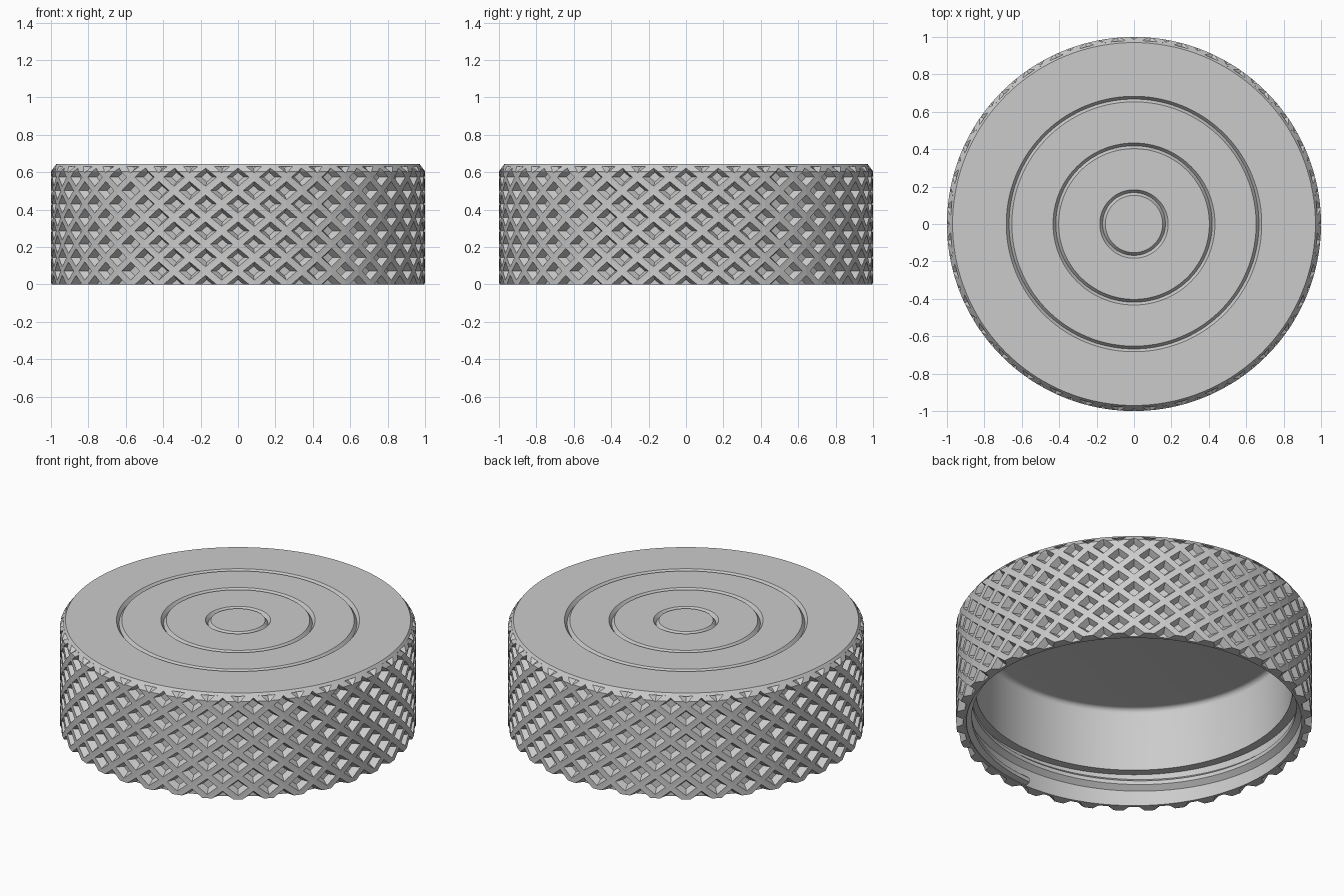
import bpy, bmesh, math
from mathutils import Vector

cube = bpy.data.objects.get("Cube")
if cube:
    bpy.data.objects.remove(cube, do_unlink=True)

HEIGHT = 0.645
PITCH = HEIGHT / 4.5          # height of one knurl diamond
COLUMNS = 72                  # staggered diamond columns
STEP = math.tau / COLUMNS
FLOOR_R, CORE_R, BORE_R, MOUTH_R = 0.96, 0.95, 0.89, 0.942
CHAMFER_Z, SHOULDER_Z, TOP_R = 0.605, 0.63, 0.97

grey = bpy.data.materials.new("light grey")
grey.use_nodes = True
colour = (0.6, 0.6, 0.6, 1)
grey.diffuse_color = colour
grey.node_tree.nodes["Principled BSDF"].inputs["Base Color"].default_value = colour


def polar(angle, r, z):
    return Vector((r * math.cos(angle), r * math.sin(angle), z))


def chamfer_radius(z):
    t = (z - CHAMFER_Z) / (HEIGHT - CHAMFER_Z)
    return 1 - max(t, 0) * (1 - TOP_R)


def finish(bm, name, smooth):
    bmesh.ops.remove_doubles(bm, verts=bm.verts, dist=0.0002)
    bmesh.ops.recalc_face_normals(bm, faces=bm.faces)
    mesh = bpy.data.meshes.new(name)
    bm.to_mesh(mesh)
    bm.free()
    mesh.materials.append(grey)
    obj = bpy.data.objects.new(name, mesh)
    bpy.context.collection.objects.link(obj)
    if smooth:
        bpy.ops.object.select_all(action='DESELECT')
        obj.select_set(True)
        bpy.context.view_layer.objects.active = obj
        bpy.ops.object.shade_smooth_by_angle(angle=math.radians(30))
    return obj


# Cap body: one closed profile turned round the axis
profile = [(0, HEIGHT)]
for r in (0.168, 0.418, 0.668):             # V grooves in the top
    profile += [(r - 0.015, HEIGHT), (r, HEIGHT - 0.02), (r + 0.015, HEIGHT)]
profile += [(TOP_R, HEIGHT), (chamfer_radius(SHOULDER_Z), SHOULDER_Z),
            (CORE_R, SHOULDER_Z), (CORE_R, 0), (MOUTH_R, 0),
            (MOUTH_R, 0.2), (BORE_R, 0.2)]
FILLET, CEILING = 0.03, 0.595
for i in range(6):                          # rounded inner corner
    a = i / 5 * math.pi / 2
    profile.append((BORE_R - FILLET + FILLET * math.cos(a),
                    CEILING - FILLET + FILLET * math.sin(a)))
profile.append((0, CEILING))

bm = bmesh.new()
verts = [bm.verts.new((r, 0, z)) for r, z in profile]
edges = [bm.edges.new(pair) for pair in zip(verts, verts[1:])]
bmesh.ops.spin(bm, geom=verts + edges, cent=(0, 0, 0), axis=(0, 0, 1),
               angle=math.tau, steps=144)
bmesh.ops.dissolve_degenerate(bm, dist=0.0001, edges=bm.edges)
finish(bm, "cap_body", True)

# Knurled grip: diamond pits laid out flat as (angle, radius, height)
bm = bmesh.new()
corners = [(-1, 0), (0, -1), (1, 0), (0, 1)]
for column in range(COLUMNS):
    for row in range(5):
        centre_z = (row + 0.5 * (column % 2)) * PITCH
        rings = []
        for scale, r in ((1, 1), (0.68, 1), (0.36, FLOOR_R)):
            rings.append([bm.verts.new(((column + u * scale) * STEP, r,
                                        centre_z + v * scale * PITCH / 2))
                          for u, v in corners])
        for outer, inner in zip(rings, rings[1:]):
            for i in range(4):
                j = (i + 1) % 4
                bm.faces.new((outer[i], outer[j], inner[j], inner[i]))
        bm.faces.new(rings[2])

# Trim the grip at the base and shoulder, and add a cut line for the chamfer
for z, above, below in ((0, False, True), (CHAMFER_Z, False, False),
                        (SHOULDER_Z, True, False)):
    bmesh.ops.bisect_plane(bm, geom=bm.verts[:] + bm.edges[:] + bm.faces[:],
                           dist=0.00001, plane_co=(0, 0, z), plane_no=(0, 0, 1),
                           clear_outer=above, clear_inner=below)

# Wrap the grip round the cap
for v in bm.verts:
    angle, r, z = v.co
    v.co = polar(angle, min(r, chamfer_radius(z)), z)
bmesh.ops.remove_doubles(bm, verts=bm.verts, dist=0.0002)

# Close the scalloped bottom edge inward to the body
rim = [e for e in bm.edges if e.is_boundary and all(v.co.z < 0.001 for v in e.verts)]
new = bmesh.ops.extrude_edge_only(bm, edges=rim)["geom"]
for v in new:
    if isinstance(v, bmesh.types.BMVert):
        v.co = polar(math.atan2(v.co.y, v.co.x), CORE_R, 0)
finish(bm, "knurled_grip", False)

# Internal screw thread: a trapezoid swept along a helix
bm = bmesh.new()
section = [(0.947, -0.042), (0.912, -0.012), (0.912, 0.012), (0.947, 0.042)]
STEPS, TURNS, LEAD = 150, 1.25, 0.12
previous = None
for i in range(STEPS + 1):
    turn = TURNS * i / STEPS
    angle = turn * math.tau - math.pi / 2
    ring = [bm.verts.new(polar(angle, r, max(0.003, 0.025 + turn * LEAD + dz)))
            for r, dz in section]
    if previous:
        for a in range(4):
            b = (a + 1) % 4
            bm.faces.new((previous[a], previous[b], ring[b], ring[a]))
    if i in (0, STEPS):
        bm.faces.new(ring)
    previous = ring
finish(bm, "screw_thread", True)
